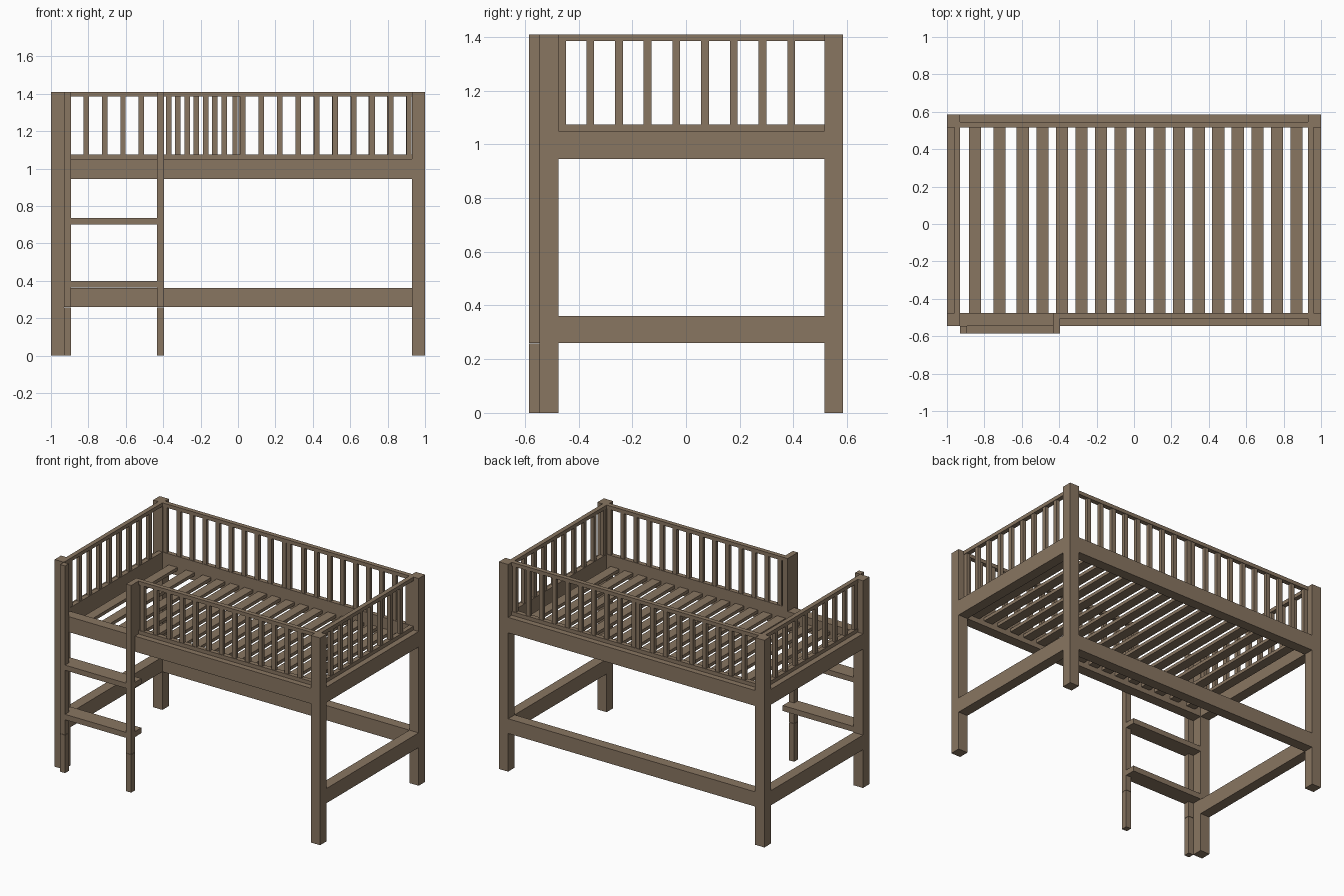
import bpy
import bmesh
from mathutils import Matrix, Vector

cube = bpy.data.objects.get("Cube")
if cube:
    bpy.data.objects.remove(cube, do_unlink=True)

wood = bpy.data.materials.new("brown_wood")
wood.use_nodes = True
COLOR = (0.25, 0.18, 0.12, 1)
wood.diffuse_color = COLOR
wood.node_tree.nodes["Principled BSDF"].inputs["Base Color"].default_value = COLOR


def boxes(name, spans):
    """One object made of boxes, each given as x, y and z ranges."""
    bm = bmesh.new()
    for span in spans:
        low, high = (Vector(c) for c in zip(*span))
        place = Matrix.Translation((low + high) / 2) @ Matrix.Diagonal((*(high - low), 1))
        bmesh.ops.create_cube(bm, size=1, matrix=place)
    mesh = bpy.data.meshes.new(name)
    bm.to_mesh(mesh)
    bm.free()
    mesh.materials.append(wood)
    obj = bpy.data.objects.new(name, mesh)
    bpy.context.collection.objects.link(obj)


def around(center, width):
    return (center - width / 2, center + width / 2)


# Main layout of the frame
TOP = 1.41
LEFT, RIGHT = (0.93, 1.0), (-1.0, -0.93)
FRONT, BACK = (-0.545, -0.475), (0.515, 0.585)
LENGTH, DEPTH = (-0.93, 0.93), (-0.475, 0.515)
LOW, HIGH = (0.26, 0.36), (0.945, 1.05)

# Corner posts
for side, x in (("left", LEFT), ("right", RIGHT)):
    for end, y in (("front", FRONT), ("back", BACK)):
        boxes(f"{end}_{side}_post", [(x, y, (0, TOP))])

# Bed rails and lower stretchers, with the front left open below
for name, z in (("bed_rail", HIGH), ("stretcher", LOW)):
    boxes(f"back_{name}", [(LENGTH, BACK, z)])
    boxes(f"left_{name}", [(LEFT, DEPTH, z)])
    boxes(f"right_{name}", [(RIGHT, DEPTH, z)])
boxes("front_bed_rail", [(LENGTH, FRONT, HIGH)])

# Mattress slats, spaced wider near the ladder
slat_centers = [-0.85, -0.72, -0.595] + [-0.49 + 0.1045 * i for i in range(14)]
boxes("slats", [(around(x, 0.065), DEPTH, (0.978, 1.0)) for x in slat_centers])


def guard(name, run, across, centers, along_x=True):
    """Top and bottom guard bars with upright balusters between them."""
    def span(u, v, z):
        return (u, v, z) if along_x else (v, u, z)
    boxes(f"{name}_bars", [span(run, across, z) for z in ((1.05, 1.075), (1.385, TOP))])
    thin = around(sum(across) / 2, 0.024)
    boxes(f"{name}_balusters", [span(around(c, 0.029), thin, (1.075, 1.385)) for c in centers])


# Guards sit on the inner edge of the rails
guard("front_guard", (-0.395, 0.93), (-0.506, -0.475),
      [-0.37 + 0.0988 * i for i in range(14)])
half = [0.016] + [0.125 + 0.098 * i for i in range(8)] + [0.914]
guard("back_left_guard", (0, 0.93), (0.515, 0.546), half)
guard("back_right_guard", (-0.93, 0), (0.515, 0.546), [-x for x in half])
side_centers = [-0.461] + [-0.357 + 0.107 * i for i in range(8)]
guard("left_guard", DEPTH, (0.93, 0.961), side_centers, along_x=False)
guard("right_guard", DEPTH, (-0.961, -0.93), side_centers, along_x=False)

# Ladder uprights, each with a separate foot
LADDER = (-0.585, -0.545)
OUTER, INNER = (-0.93, -0.893), (-0.433, -0.395)
for name, x in (("ladder_right_upright", OUTER), ("ladder_left_upright", INNER)):
    boxes(name, [(x, LADDER, (0.26, TOP))])
    boxes(f"{name}_foot", [(x, LADDER, (0, 0.258))])
boxes("guard_end_post", [(INNER, FRONT, (1.05, TOP))])

# Ladder steps, notched around the uprights
for name, z in (("lower_step", (0.363, 0.4)), ("upper_step", (0.7, 0.735))):
    boxes(name, [((OUTER[1], INNER[0]), LADDER, z), ((OUTER[0], INNER[1]), FRONT, z)])
